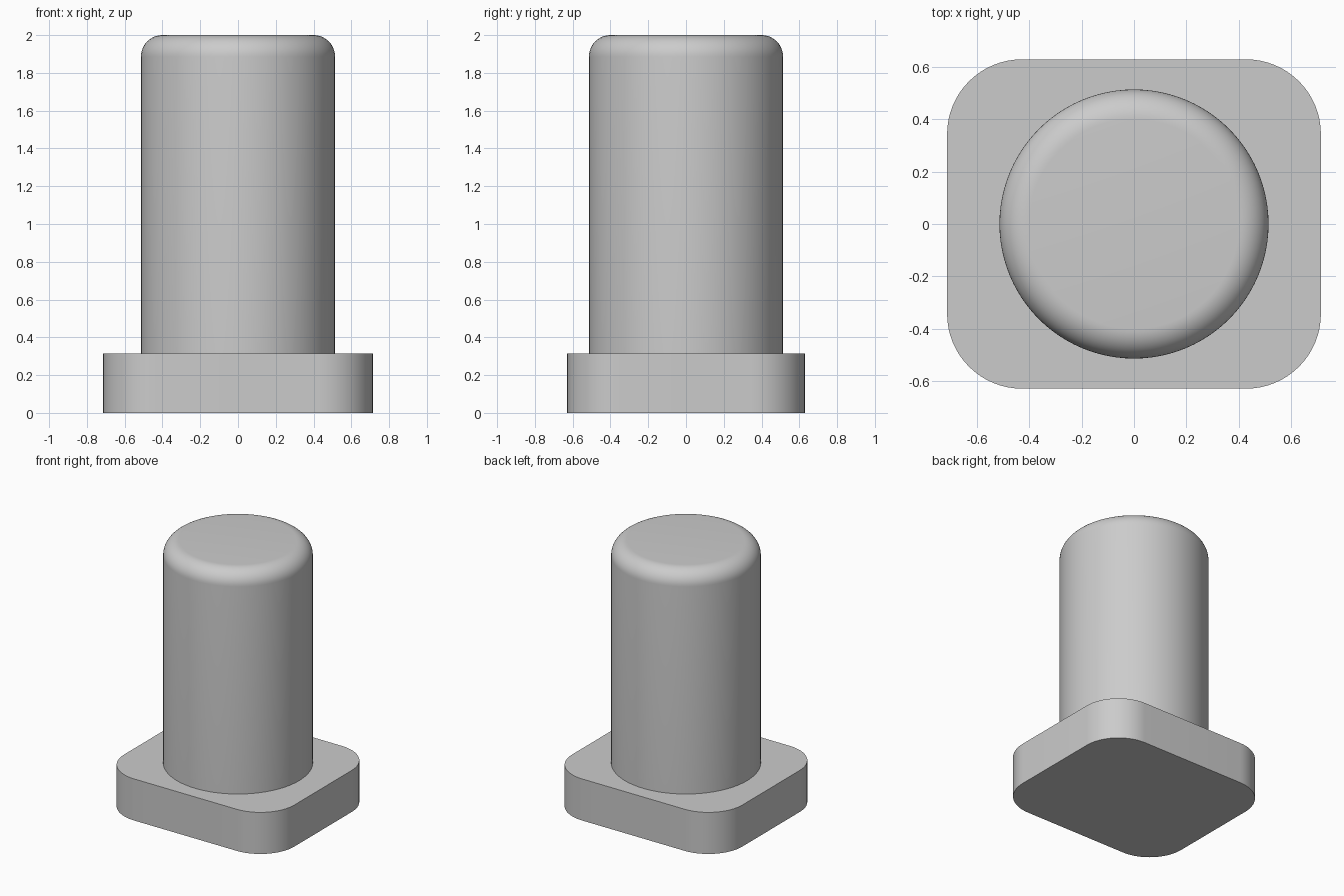
import bpy
import bmesh
import math

cube = bpy.data.objects.get("Cube")
if cube:
    bpy.data.objects.remove(cube, do_unlink=True)

grey = bpy.data.materials.new("plain grey")
grey.use_nodes = True
colour = (0.6, 0.6, 0.6, 1)
grey.diffuse_color = colour
grey.node_tree.nodes["Principled BSDF"].inputs["Base Color"].default_value = colour

BASE_HEIGHT = 0.315
FULL_HEIGHT = 2.0


def arc(cx, cy, radius, start, end, steps):
    """Points along a circular arc, angles in degrees."""
    angles = [math.radians(start + (end - start) * i / steps) for i in range(steps + 1)]
    return [(cx + radius * math.cos(a), cy + radius * math.sin(a)) for a in angles]


def finish(name, bm):
    """Turn a bmesh into a smooth-shaded object with sharp edges kept."""
    bmesh.ops.recalc_face_normals(bm, faces=bm.faces[:])
    mesh = bpy.data.meshes.new(name)
    bm.to_mesh(mesh)
    bm.free()
    mesh.materials.append(grey)
    obj = bpy.data.objects.new(name, mesh)
    bpy.context.collection.objects.link(obj)
    bpy.ops.object.select_all(action="DESELECT")
    obj.select_set(True)
    bpy.context.view_layer.objects.active = obj
    bpy.ops.object.shade_smooth_by_angle(angle=math.radians(30))


def base_plate(half_x, half_y, radius):
    """Rounded rectangle extruded upwards."""
    outline = []
    for i, (sx, sy) in enumerate([(1, 1), (-1, 1), (-1, -1), (1, -1)]):
        outline += arc(sx * (half_x - radius), sy * (half_y - radius), radius,
                       90 * i, 90 * (i + 1), 16)
    bm = bmesh.new()
    bottom = bm.faces.new([bm.verts.new((x, y, 0)) for x, y in outline])
    top = bmesh.ops.extrude_face_region(bm, geom=[bottom], use_keep_orig=True)
    verts = [v for v in top["geom"] if isinstance(v, bmesh.types.BMVert)]
    bmesh.ops.translate(bm, verts=verts, vec=(0, 0, BASE_HEIGHT))
    finish("base_plate", bm)


def post(radius, fillet, sides=96):
    """Cylinder with a rounded upper rim, lofted from stacked rings."""
    profile = [(radius, BASE_HEIGHT)]
    profile += arc(radius - fillet, FULL_HEIGHT - fillet, fillet, 0, 90, 12)
    bm = bmesh.new()
    rings = [[bm.verts.new((x, y, z)) for x, y in arc(0, 0, r, 0, 360, sides)[:-1]]
             for r, z in profile]
    for low, high in zip(rings, rings[1:]):
        for i in range(sides):
            j = (i + 1) % sides
            bm.faces.new((low[i], low[j], high[j], high[i]))
    bm.faces.new(rings[-1])
    finish("post", bm)


base_plate(0.714, 0.629, 0.286)
post(0.514, 0.114)
